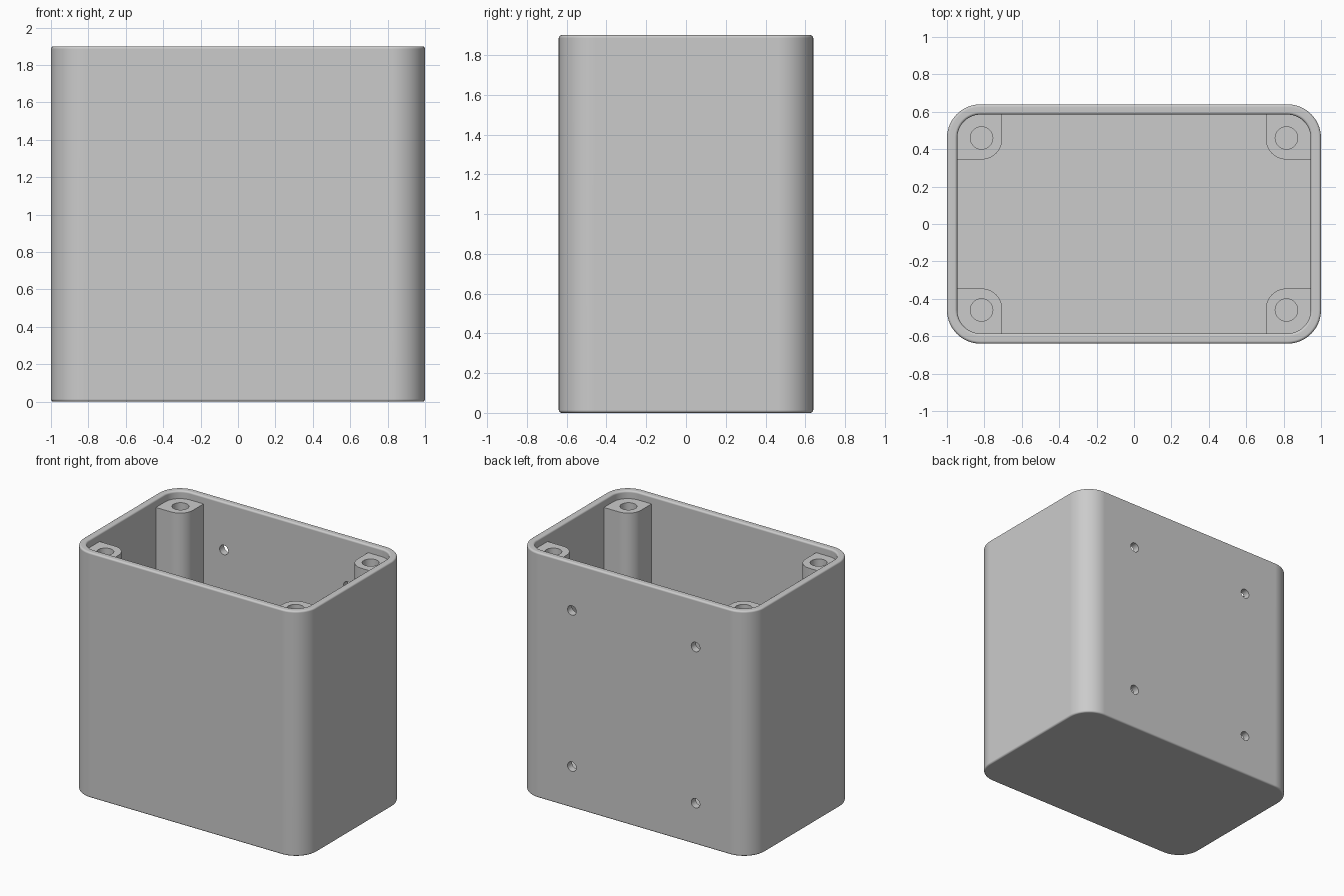
import bpy
import bmesh
from math import sin, cos, pi
from mathutils import Matrix

HALF_X, HALF_Y, HEIGHT = 1.0, 0.64, 1.9
CORNER, WALL, FLOOR, EDGE = 0.18, 0.055, 0.055, 0.014
POST_TOP = 1.84

default_cube = bpy.data.objects.get("Cube")
if default_cube:
    bpy.data.objects.remove(default_cube, do_unlink=True)

grey = bpy.data.materials.new("plain grey")
grey.use_nodes = True
grey.diffuse_color = (0.6, 0.6, 0.6, 1)
grey.node_tree.nodes["Principled BSDF"].inputs["Base Color"].default_value = (0.6, 0.6, 0.6, 1)


def outline(x0, x1, y0, y1, radii, steps=14):
    """Rectangle with one radius per corner, counter-clockwise from +x +y."""
    corners = [(x1, y1, -1, -1), (x0, y1, 1, -1), (x0, y0, 1, 1), (x1, y0, -1, 1)]
    points = []
    for i, ((x, y, dx, dy), r) in enumerate(zip(corners, radii)):
        if r == 0:
            points.append((x, y))
            continue
        for k in range(steps + 1):
            a = (i + k / steps) * pi / 2
            points.append((x + dx * r + r * cos(a), y + dy * r + r * sin(a)))
    return points


def loft(name, rings):
    """Skin a stack of (outline, z) rings and cap both ends."""
    bm = bmesh.new()
    loops = [[bm.verts.new((x, y, z)) for x, y in pts] for pts, z in rings]
    n = len(loops[0])
    for a, b in zip(loops, loops[1:]):
        for i in range(n):
            j = (i + 1) % n
            bm.faces.new((a[i], a[j], b[j], b[i]))
    bm.faces.new(loops[0])
    bm.faces.new(loops[-1])
    return finish(name, bm)


def finish(name, bm):
    bmesh.ops.recalc_face_normals(bm, faces=bm.faces)
    mesh = bpy.data.meshes.new(name)
    bm.to_mesh(mesh)
    bm.free()
    mesh.materials.append(grey)
    obj = bpy.data.objects.new(name, mesh)
    bpy.context.collection.objects.link(obj)
    return obj


def activate(obj):
    bpy.ops.object.select_all(action="DESELECT")
    obj.select_set(True)
    bpy.context.view_layer.objects.active = obj


def drill(obj, centre, radius, length, along_y=False):
    """Cut a round hole, then discard the drill."""
    bm = bmesh.new()
    turn = Matrix.Rotation(pi / 2, 4, "X") if along_y else Matrix()
    bmesh.ops.create_cone(bm, cap_ends=True, segments=32, radius1=radius,
                          radius2=radius, depth=length,
                          matrix=Matrix.Translation(centre) @ turn)
    cutter = finish("hole_cutter", bm)
    cutter.hide_render = True
    activate(obj)
    cut = obj.modifiers.new("hole", "BOOLEAN")
    cut.operation, cut.solver, cut.object = "DIFFERENCE", "EXACT", cutter
    bpy.ops.object.modifier_apply(modifier=cut.name)
    bpy.data.objects.remove(cutter, do_unlink=True)


def smooth(obj):
    activate(obj)
    bpy.ops.object.shade_smooth_by_angle(angle=pi / 6)
    weighted = obj.modifiers.new("flat walls", "WEIGHTED_NORMAL")
    weighted.keep_sharp = True


def wall_ring(inset, z):
    return outline(inset - HALF_X, HALF_X - inset, inset - HALF_Y, HALF_Y - inset,
                   [CORNER - inset] * 4), z


# Open box: rounded foot, outer wall, rounded rim, inner wall, floor
quarter = [i * pi / 8 for i in range(5)]
rings = [wall_ring(EDGE * (1 - sin(a)), EDGE * (1 - cos(a))) for a in quarter]
rings += [wall_ring(EDGE * (1 - cos(a)), HEIGHT - EDGE * (1 - sin(a))) for a in quarter]
rings += [wall_ring(WALL - EDGE * (1 - sin(a)), HEIGHT - EDGE * (1 - cos(a))) for a in quarter]
rings.append(wall_ring(WALL, FLOOR))
box = loft("box_shell", rings)

# Four mounting holes through the back wall
for x in (-0.53, 0.53):
    for z in (0.32, 1.53):
        drill(box, (x, HALF_Y - WALL / 2, z), 0.037, 0.2, along_y=True)
smooth(box)

# Screw posts in the corners, merging into the walls
post_shape = outline(0.705, 0.97, 0.345, 0.61, [0.15, 0, 0.11, 0])
for side, sx in (("left", 1), ("right", -1)):
    for end, sy in (("back", 1), ("front", -1)):
        shape = [(x * sx, y * sy) for x, y in post_shape]
        post = loft(f"{end}_{side}_screw_post", [(shape, FLOOR / 2), (shape, POST_TOP)])
        drill(post, (0.815 * sx, 0.46 * sy, POST_TOP), 0.06, 1.6)
        smooth(post)
